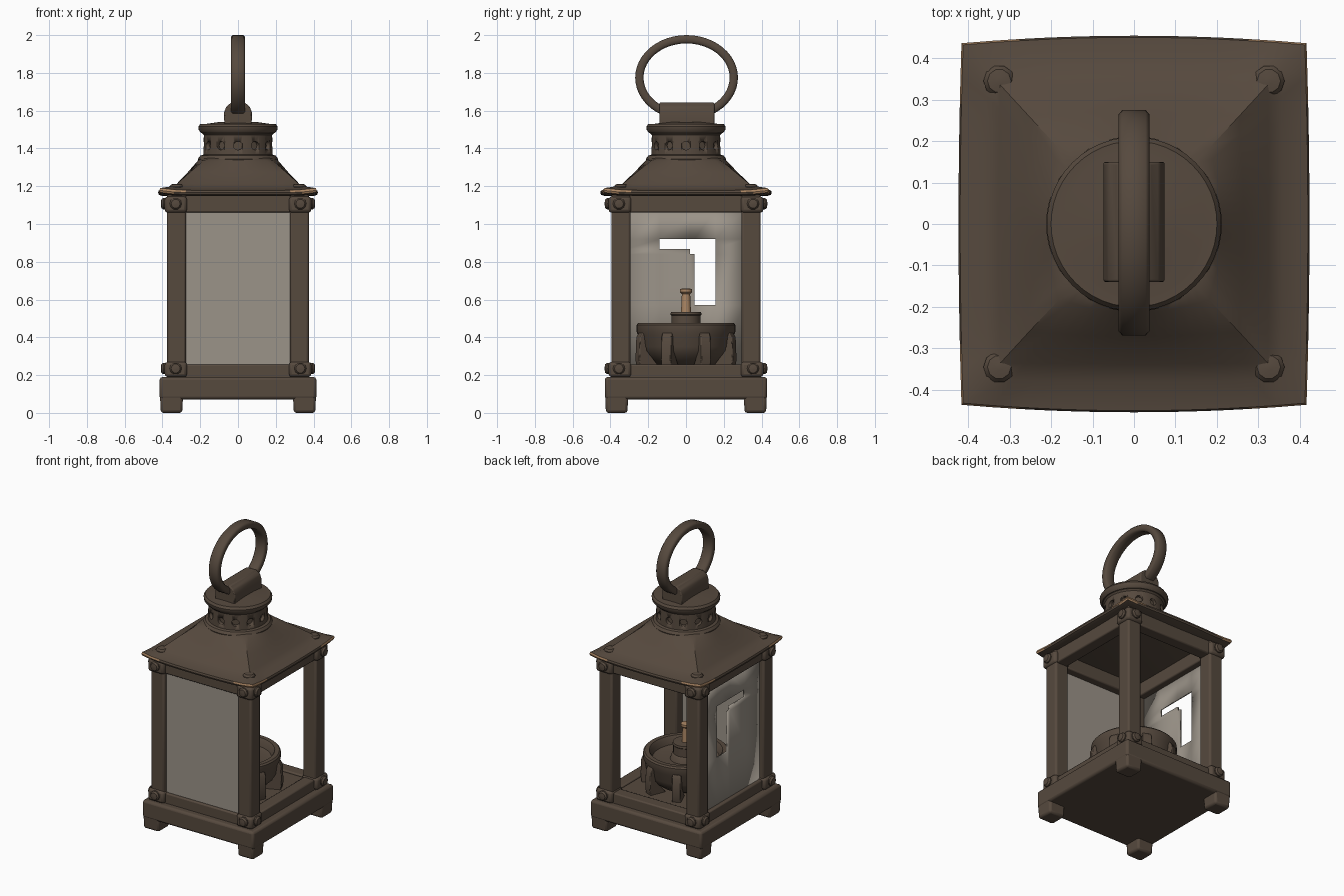
import bpy, bmesh, math
from mathutils import Vector, Matrix

if "Cube" in bpy.data.objects:
    bpy.data.objects.remove(bpy.data.objects["Cube"])


def material(name, rgb):
    m = bpy.data.materials.new(name)
    m.diffuse_color = (*rgb, 1)
    m.use_nodes = True
    m.node_tree.nodes["Principled BSDF"].inputs["Base Color"].default_value = m.diffuse_color
    return m


METAL = material("aged_brown_metal", (0.093, 0.067, 0.048))
GLASS = material("dusty_glass", (0.33, 0.295, 0.25))
TAN = material("tan_wick_and_wear", (0.40, 0.235, 0.125))


def finish(name, bm, mat=METAL, bevel=0, angle=35):
    bmesh.ops.remove_doubles(bm, verts=bm.verts, dist=1e-5)
    bmesh.ops.recalc_face_normals(bm, faces=bm.faces)
    me = bpy.data.meshes.new(name)
    bm.to_mesh(me)
    bm.free()
    ob = bpy.data.objects.new(name, me)
    bpy.context.collection.objects.link(ob)
    me.materials.append(mat)
    if bevel:
        b = ob.modifiers.new("bevel", 'BEVEL')
        b.width, b.segments = bevel, 2
    bpy.ops.object.select_all(action='DESELECT')
    ob.select_set(True)
    bpy.context.view_layer.objects.active = ob
    bpy.ops.object.shade_smooth_by_angle(angle=math.radians(angle))
    return ob


def box(name, x0, x1, y0, y1, z0, z1, bevel=0.008, mat=METAL, taper=1):
    bm = bmesh.new()
    bmesh.ops.create_cube(bm, size=1)
    for v in bm.verts:
        t = taper if v.co.z < 0 else 1
        v.co = ((x0 + x1) / 2 + v.co.x * (x1 - x0) * t,
                (y0 + y1) / 2 + v.co.y * (y1 - y0) * t,
                (z0 + z1) / 2 + v.co.z * (z1 - z0))
    return finish(name, bm, mat, bevel)


def loft(bm, rings, closed=False):
    rows = [[bm.verts.new(p) for p in r] for r in rings]
    n = len(rows[0])
    pairs = list(zip(rows, rows[1:])) + ([(rows[-1], rows[0])] if closed else [])
    for a, b in pairs:
        for i in range(n):
            bm.faces.new((a[i], a[(i + 1) % n], b[(i + 1) % n], b[i]))
    if not closed:
        bm.faces.new(rows[0])
        bm.faces.new(rows[-1])


def lathe(name, profile, seg=40, mat=METAL, matrix=None, angle=35):
    bm = bmesh.new()
    loft(bm, [[(r * math.cos(2 * math.pi * i / seg), r * math.sin(2 * math.pi * i / seg), z)
               for i in range(seg)] for r, z in profile])
    if matrix:
        bm.transform(matrix)
    return finish(name, bm, mat, angle=angle)


def rivet(name, pos, direction, r=0.032, h=0.018):
    rot = Vector(direction).to_track_quat('Z', 'Y').to_matrix().to_4x4()
    lathe(name, [(r, -0.02), (r, h * 0.4), (r * 0.75, h), (r * 0.2, h * 1.15)], 10,
          matrix=Matrix.Translation(pos) @ rot)


# base with four corner feet and raised floor
box("base_plinth", -0.415, 0.415, -0.43, 0.43, 0.072, 0.19, 0.015)
box("lantern_floor", -0.33, 0.33, -0.35, 0.35, 0.18, 0.245)

for sx in (-1, 1):
    for sy in (-1, 1):
        tag = ("right" if sx > 0 else "left") + ("_back" if sy > 0 else "_front")

        def corner(name, x0, x1, y0, y1, z0, z1, bevel, taper=1):
            xs, ys = sorted((sx * x0, sx * x1)), sorted((sy * y0, sy * y1))
            box(name + "_" + tag, *xs, *ys, z0, z1, bevel, taper=taper)

        corner("foot", 0.29, 0.414, 0.305, 0.429, 0, 0.12, 0.014, 0.92)
        corner("post", 0.275, 0.375, 0.295, 0.395, 0.18, 1.165, 0.012)
        # collars with rivets at both ends of each post
        for z0, z1, end in ((0.19, 0.27, "bottom"), (1.06, 1.145, "top")):
            corner("collar_" + end, 0.27, 0.388, 0.29, 0.41, z0, z1, 0.016)
            zc = (z0 + z1) / 2 + 0.005
            rivet(f"{end}_rivet_y_{tag}", (sx * 0.33, sy * 0.41, zc), (0, sy, 0))
            rivet(f"{end}_rivet_x_{tag}", (sx * 0.388, sy * 0.355, zc), (sx, 0, 0))
        rivet("roof_rivet_" + tag, (sx * 0.325, sy * 0.345, 1.19), (0, 0, 1), 0.038, 0.02)

# horizontal rails between the posts
for s, side in ((-1, "a"), (1, "b")):
    for z0, z1, end in ((0.18, 0.257, "bottom"), (1.062, 1.16, "top")):
        y = sorted((s * 0.305, s * 0.385))
        x = sorted((s * 0.285, s * 0.365))
        box(f"{end}_rail_y_{side}", -0.3, 0.3, *y, z0, z1)
        box(f"{end}_rail_x_{side}", *x, -0.32, 0.32, z0, z1)

# front glass pane
box("front_glass", -0.285, 0.285, -0.368, -0.356, 0.24, 1.075, 0, GLASS)

# left glass pane with a broken-out angular opening
bm = bmesh.new()
ys = [-0.31, -0.14, 0.02, 0.045, 0.155, 0.31]
zs = [0.24, 0.57, 0.84, 0.868, 0.92, 1.075]
first_hole_row = {1: 3, 2: 2, 3: 1}
grid = [[bm.verts.new((-0.335, y, z)) for z in zs] for y in ys]
for i in range(5):
    for j in range(5):
        if not first_hole_row.get(i, 9) <= j <= 3:
            bm.faces.new((grid[i][j], grid[i + 1][j], grid[i + 1][j + 1], grid[i][j + 1]))
pane = finish("left_glass", bm, GLASS)
sol = pane.modifiers.new("thickness", 'SOLIDIFY')
sol.thickness, sol.offset = 0.012, 0


# roof: square eave blending into a round neck; (half x, half y, z, roundness, bulge)
def section(a, b, z, k, bulge, n=64):
    pts = []
    for i in range(n):
        t = 2 * math.pi * i / n
        c, s = math.cos(t), math.sin(t)
        m = max(abs(c), abs(s))
        u, v = c / m * (1 - k) + c * k, s / m * (1 - k) + s * k
        lift = 0.012 * (abs(u * v) ** 6) if bulge else 0
        pts.append((u * (a + bulge * 0.4 * (1 - v * v)), v * (b + bulge * (1 - u * u)), z + lift))
    return pts


bm = bmesh.new()
loft(bm, [section(*r) for r in (
    (0.395, 0.415, 1.148, 0, 0.015), (0.412, 0.432, 1.155, 0, 0.018),
    (0.416, 0.436, 1.166, 0, 0.018), (0.412, 0.432, 1.178, 0, 0.018),
    (0.355, 0.375, 1.187, 0, 0.005), (0.325, 0.338, 1.212, 0.02, 0),
    (0.265, 0.272, 1.275, 0.15, 0), (0.213, 0.215, 1.335, 0.5, 0),
    (0.2, 0.2, 1.35, 0.9, 0))])
roof = finish("roof", bm, METAL, angle=32)
roof.data.materials.append(TAN)
# worn paint on the thin eave edge close to the corners
for f in roof.data.polygons:
    c = f.center
    if 1.164 < c.z < 1.186 and min(abs(c.x), abs(c.y)) > 0.3 and max(abs(c.x) / 0.412, abs(c.y) / 0.432) > 0.98:
        f.material_index = 1

# ventilated neck and cap
neck = lathe("vent_neck", [(0.05, 1.32), (0.205, 1.32), (0.212, 1.345), (0.2, 1.362), (0.184, 1.367),
                           (0.181, 1.47), (0.19, 1.48), (0.19, 1.49), (0.05, 1.49)], 48)
bm = bmesh.new()
for i in range(12):
    m = (Matrix.Rotation(i * math.pi / 6, 4, 'Z') @ Matrix.Translation((0.185, 0, 1.415))
         @ Matrix.Rotation(math.pi / 2, 4, 'Y'))
    bmesh.ops.create_cone(bm, cap_ends=True, segments=12, radius1=0.023, radius2=0.023, depth=0.05, matrix=m)
cutter = finish("vent_cutter", bm)
cutter.hide_render = True
cutter.hide_viewport = True
cut = neck.modifiers.new("vents", 'BOOLEAN')
cut.operation, cut.object, cut.solver = 'DIFFERENCE', cutter, 'EXACT'
lathe("cap", [(0.17, 1.478), (0.195, 1.482), (0.208, 1.497), (0.21, 1.515), (0.2, 1.53),
              (0.17, 1.53), (0.1, 1.54), (0.01, 1.543)], 48)

# handle bracket: faceted bar along y
bm = bmesh.new()
outline = [(-0.072, 1.52), (0.072, 1.52), (0.074, 1.59), (0.062, 1.622), (0.035, 1.643),
           (-0.035, 1.643), (-0.062, 1.622), (-0.074, 1.59)]
loft(bm, [[(x, y, z) for x, z in outline] for y in (-0.14, 0.15)])
finish("handle_bracket", bm, METAL, 0.006)

# handle ring: rounded flat section swept round an ellipse
bm = bmesh.new()
prof = [(-0.037, -0.012), (-0.028, -0.022), (0.028, -0.022), (0.037, -0.012),
        (0.037, 0.012), (0.028, 0.022), (-0.028, 0.022), (-0.037, 0.012)]
rings = []
for i in range(48):
    t = 2 * math.pi * i / 48
    rings.append([(x, 0.003 + (0.25 + r) * math.cos(t), 1.775 + (0.203 + r) * math.sin(t)) for x, r in prof])
loft(bm, rings, closed=True)
finish("handle_ring", bm, METAL, angle=50)

# oil burner: bowl, claws, neck and wick
lathe("burner_bowl", [(0.12, 0.24), (0.17, 0.265), (0.22, 0.305), (0.245, 0.35), (0.253, 0.41),
                      (0.262, 0.43), (0.262, 0.465), (0.253, 0.475), (0.225, 0.475), (0.215, 0.46),
                      (0.205, 0.425), (0.17, 0.415), (0.01, 0.425)], 48)
for i in range(8):
    bm = bmesh.new()
    side = [(0.16, 0.24), (0.272, 0.24), (0.28, 0.28), (0.275, 0.40), (0.26, 0.425),
            (0.24, 0.41), (0.235, 0.33)]
    loft(bm, [[(r, w, z) for r, z in side] for w in (-0.028, 0.028)])
    bm.transform(Matrix.Rotation(math.radians(22.5 + 45 * i), 4, 'Z'))
    finish(f"burner_claw_{i + 1}", bm, METAL, 0.005)
lathe("burner_neck", [(0.1, 0.41), (0.088, 0.45), (0.078, 0.46), (0.078, 0.515), (0.083, 0.52),
                      (0.08, 0.533), (0.03, 0.535)], 32)
lathe("wick", [(0.027, 0.52), (0.022, 0.63), (0.032, 0.64), (0.032, 0.655), (0.02, 0.658)], 16, TAN)
